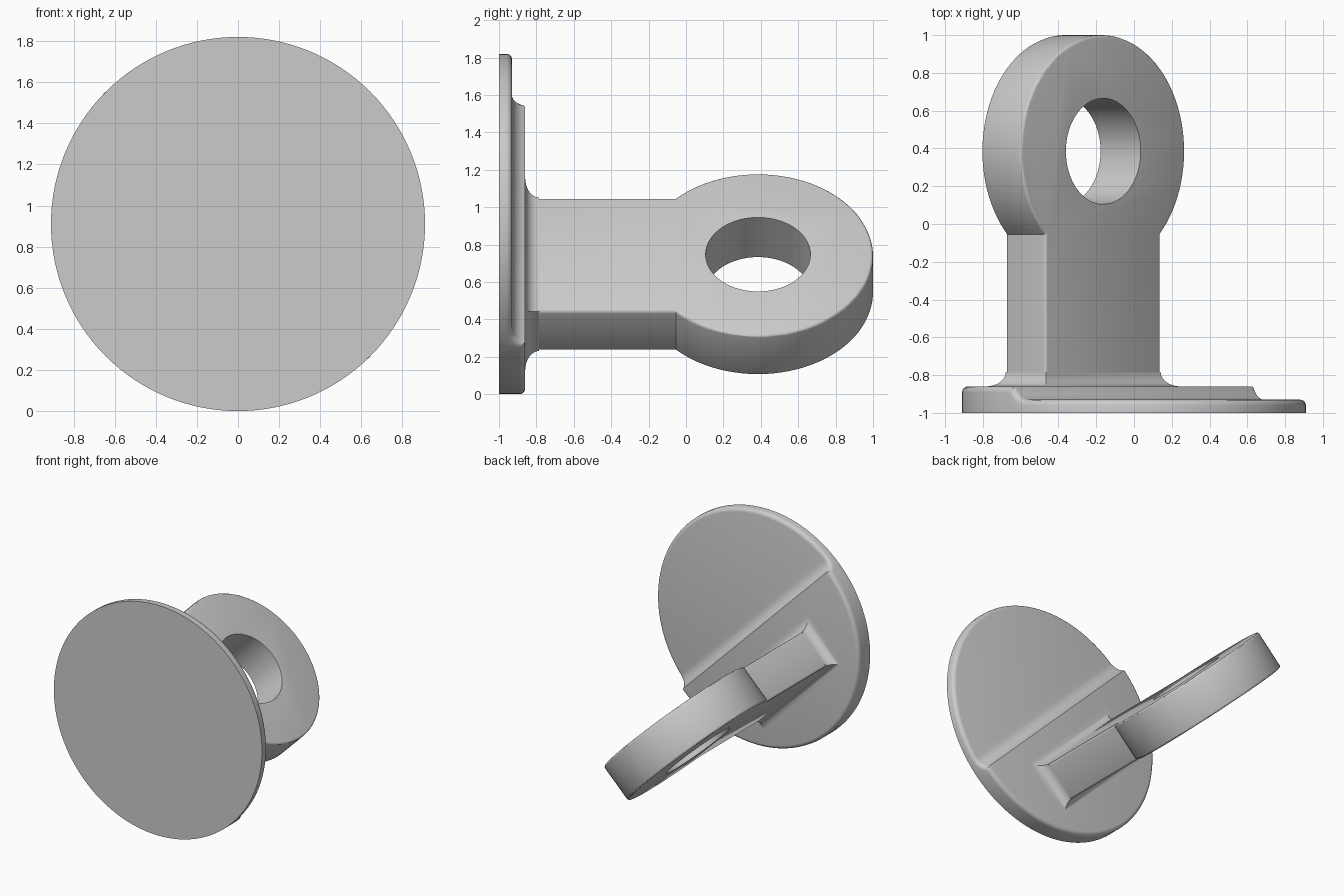
import bpy, bmesh
from math import pi, sin, cos, asin, acos, sqrt
from mathutils import Matrix, Vector

if "Cube" in bpy.data.objects:
    bpy.data.objects.remove(bpy.data.objects["Cube"])

R = 0.91                       # base disc radius
FRONT, LOW, HIGH = -1.0, -0.93, -0.86
STEP_R = 0.1                   # concave radius of the step
RING_Y, RING_R, HOLE_R = 0.385, 0.615, 0.28
HALF_W = 0.43                  # half width of the shank
Z0, Z1 = -0.53, -0.23          # lug thickness range
FLARE = 0.075                  # fillet where the shank meets the base
# Everything is built upright, then turned about the y axis
PLACE = Matrix.Translation((0, 0, R)) @ Matrix.Rotation(pi / 4, 4, 'Y')

grey = bpy.data.materials.new("plain grey")
grey.use_nodes = True
grey.diffuse_color = (0.6, 0.6, 0.6, 1)
grey.node_tree.nodes["Principled BSDF"].inputs["Base Color"].default_value = (0.6, 0.6, 0.6, 1)


def finish(bm, name, angle=30):
    bmesh.ops.recalc_face_normals(bm, faces=bm.faces)
    bm.transform(PLACE)
    mesh = bpy.data.meshes.new(name)
    bm.to_mesh(mesh)
    bm.free()
    mesh.materials.append(grey)
    obj = bpy.data.objects.new(name, mesh)
    bpy.context.collection.objects.link(obj)
    bpy.ops.object.select_all(action='DESELECT')
    obj.select_set(True)
    bpy.context.view_layer.objects.active = obj
    bpy.ops.object.shade_smooth_by_angle(angle=angle * pi / 180)
    return obj


def bevel(bm, edges, size, segments):
    bmesh.ops.bevel(bm, geom=edges, offset=size, offset_type='OFFSET', segments=segments,
                    profile=0.5, affect='EDGES', clamp_overlap=False)


# Base disc: thick on one side, stepping down through a concave curve
step_h = HIGH - LOW
step_w = sqrt(STEP_R ** 2 - (STEP_R - step_h) ** 2)


def back_height(z):
    if z <= 0:
        return HIGH
    if z >= step_w:
        return LOW
    return LOW + STEP_R - sqrt(STEP_R ** 2 - (step_w - z) ** 2)


bm = bmesh.new()
bmesh.ops.create_cone(bm, cap_ends=True, segments=128, radius1=R, radius2=R, depth=HIGH - FRONT,
                      matrix=Matrix.Translation((0, (FRONT + HIGH) / 2, 0)) @ Matrix.Rotation(pi / 2, 4, 'X'))
span = asin(step_w / STEP_R)
for i in range(7):
    z = step_w - STEP_R * sin(span * i / 6)
    bmesh.ops.bisect_plane(bm, geom=bm.verts[:] + bm.edges[:] + bm.faces[:],
                           plane_co=(0, 0, z), plane_no=(0, 0, 1), dist=0.001)
bmesh.ops.remove_doubles(bm, verts=bm.verts, dist=0.003)
for v in bm.verts:
    if v.co.y > -0.9:
        v.co.y = back_height(v.co.z)
bm.normal_update()
rim = [e for e in bm.edges if len(e.link_faces) == 2
       and min(v.co.y for v in e.verts) > -0.95
       and sum(abs(f.normal.y) < 0.05 and f.calc_center_median().xz.length > R * 0.97
               for f in e.link_faces) == 1]
bevel(bm, rim, 0.03, 4)
finish(bm, "base_disc")

# Lug: straight shank running into a round eye, with the outer edges softened
a = acos(HALF_W / RING_R)
N = 80
outline = [(-HALF_W, HIGH - 0.03), (HALF_W, HIGH - 0.03)]
for i in range(N + 1):
    t = -a + (pi + 2 * a) * i / N
    outline.append((RING_R * cos(t), RING_Y + RING_R * sin(t)))
bm = bmesh.new()
face = bm.faces.new([bm.verts.new((x, y, Z0)) for x, y in outline])
new = bmesh.ops.extrude_face_region(bm, geom=[face])["geom"]
bmesh.ops.translate(bm, vec=(0, 0, Z1 - Z0), verts=[g for g in new if isinstance(g, bmesh.types.BMVert)])
bmesh.ops.recalc_face_normals(bm, faces=bm.faces)
edges = [e for e in bm.edges if abs(e.verts[0].co.z - e.verts[1].co.z) < 0.01
         and max(v.co.y for v in e.verts) > HIGH]
bevel(bm, edges, 0.016, 3)
lug = finish(bm, "lug")

# Round hole through the eye
bm = bmesh.new()
bmesh.ops.create_cone(bm, cap_ends=True, segments=96, radius1=HOLE_R, radius2=HOLE_R, depth=1,
                      matrix=Matrix.Translation((0, RING_Y, (Z0 + Z1) / 2)))
cutter = finish(bm, "hole_cutter")
cutter.hide_render = True
cutter.hide_set(True)
mod = lug.modifiers.new("hole", 'BOOLEAN')
mod.operation = 'DIFFERENCE'
mod.solver = 'EXACT'
mod.object = cutter
bpy.context.view_layer.objects.active = lug
bpy.ops.object.modifier_apply(modifier=mod.name)
bpy.data.objects.remove(cutter)
bpy.ops.object.select_all(action='DESELECT')
lug.select_set(True)
bpy.ops.object.shade_smooth_by_angle(angle=pi / 6)

# Mitred concave flare around the foot of the shank
bm = bmesh.new()
rings = []
for i in range(9):
    t = pi / 2 * i / 8
    grow, y = FLARE * (1 - sin(t)), HIGH + FLARE * (1 - cos(t))
    w, lo, hi = HALF_W + grow, Z0 - grow, Z1 + grow
    rings.append([bm.verts.new(p) for p in ((-w, y, lo), (w, y, lo), (w, y, hi), (-w, y, hi))])
for r, s in zip(rings, rings[1:]):
    for k in range(4):
        bm.faces.new((r[k], r[(k + 1) % 4], s[(k + 1) % 4], s[k]))
bm.faces.new(rings[0])
bm.faces.new(rings[-1])
finish(bm, "shank_flare")
